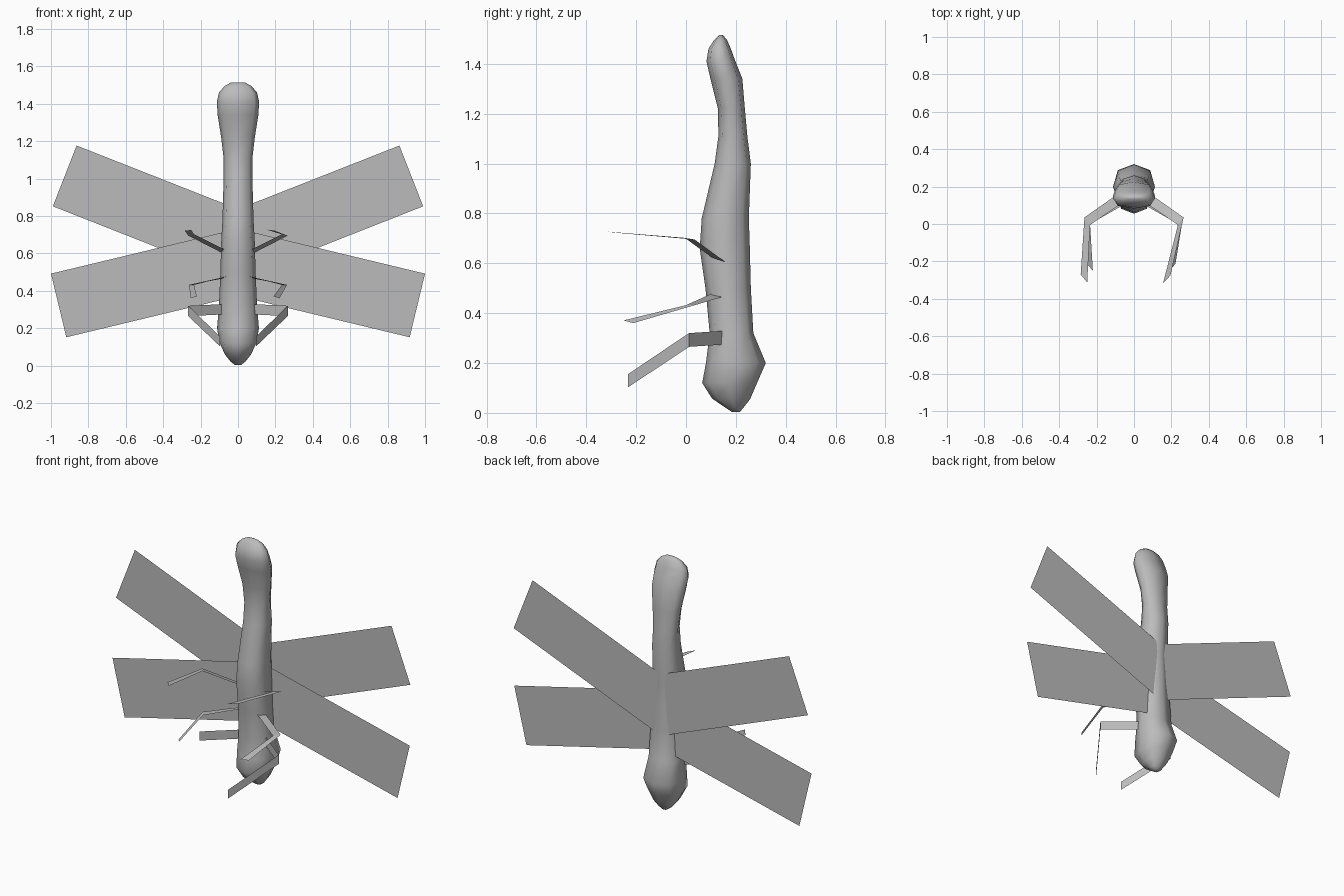
import bpy, bmesh, math
from mathutils import Vector

cube = bpy.data.objects.get("Cube")
if cube:
    bpy.data.objects.remove(cube, do_unlink=True)

# Single grey for the whole insect
GREY = (0.5, 0.5, 0.5, 1.0)
mat = bpy.data.materials.new("plain grey")
mat.diffuse_color = GREY
mat.use_nodes = True
bsdf = next(n for n in mat.node_tree.nodes if n.type == 'BSDF_PRINCIPLED')
bsdf.inputs["Base Color"].default_value = GREY
bsdf.inputs["Roughness"].default_value = 0.7


def finish(name, bm):
    mesh = bpy.data.meshes.new(name)
    bm.to_mesh(mesh)
    bm.free()
    mesh.materials.append(mat)
    obj = bpy.data.objects.new(name, mesh)
    bpy.context.collection.objects.link(obj)
    return obj


def strip(name, pairs):
    """Flat ribbon through successive pairs of edge points."""
    bm = bmesh.new()
    rows = [[bm.verts.new(p) for p in pair] for pair in pairs]
    for a, b in zip(rows, rows[1:]):
        bm.faces.new((a[0], a[1], b[1], b[0]))
    return finish(name, bm)


# Body: rings of (z, front y, back y, half width) from head to tail tip
RINGS = [
    (0.003, 0.185, 0.215, 0.015),
    (0.02, 0.160, 0.230, 0.038),
    (0.057, 0.105, 0.258, 0.068),
    (0.12, 0.065, 0.285, 0.098),
    (0.20, 0.080, 0.320, 0.112),
    (0.32, 0.095, 0.270, 0.102),
    (0.50, 0.078, 0.260, 0.094),
    (0.66, 0.055, 0.256, 0.090),
    (0.78, 0.063, 0.252, 0.083),
    (1.00, 0.115, 0.260, 0.077),
    (1.11, 0.130, 0.246, 0.077),
    (1.22, 0.128, 0.236, 0.090),
    (1.34, 0.098, 0.226, 0.109),
    (1.41, 0.082, 0.198, 0.113),
    (1.46, 0.090, 0.180, 0.102),
    (1.495, 0.112, 0.165, 0.072),
    (1.515, 0.132, 0.148, 0.035),
]
SIDES = 8


def ring_point(k, z, y0, y1, hw):
    a = math.tau * k / SIDES
    # slightly squared-off oval
    c, s = math.cos(a), math.sin(a)
    px = math.copysign(abs(c) ** 0.75, c) if abs(c) > 1e-6 else 0.0
    py = math.copysign(abs(s) ** 0.9, s) if abs(s) > 1e-6 else 0.0
    return (hw * px, (y0 + y1) / 2 + (y1 - y0) / 2 * py, z)


bm = bmesh.new()
rings = [[bm.verts.new(ring_point(k, *r)) for k in range(SIDES)] for r in RINGS]
for lo, hi in zip(rings, rings[1:]):
    for k in range(SIDES):
        n = (k + 1) % SIDES
        bm.faces.new((lo[k], lo[n], hi[n], hi[k]))
bm.faces.new(rings[0][::-1])
bm.faces.new(rings[-1])
bmesh.ops.recalc_face_normals(bm, faces=bm.faces)
for f in bm.faces:
    f.smooth = True
finish("body", bm)


# Wings: flat rectangles running from inside the body out to the tip edge
def wing(name, side, y, top, bottom, angle):
    along = Vector((math.cos(angle), 0, math.sin(angle)))
    t = Vector((top[0], y, top[1]))
    b = Vector((bottom[0], y, bottom[1]))
    roots = [p - along * ((p.x - 0.015) / along.x) for p in (t, b)]
    mirror = lambda p: (p.x * side, p.y, p.z)
    strip(name, [[mirror(p) for p in roots], [mirror(t), mirror(b)]])


for label, side in (("left", 1), ("right", -1)):
    wing("hind_wing_" + label, side, 0.242, (0.863, 1.177), (0.99, 0.852), math.radians(21.5))
    wing("fore_wing_" + label, side, 0.222, (1.0, 0.492), (0.918, 0.152), math.radians(-13.5))

    # Legs: folded ribbons of root, knee and foot edges
    mid_foot = 0.0 if side > 0 else 0.03
    if side > 0:
        hind_foot = ((0.155, -0.318, 0.727), (0.195, -0.275, 0.722))
    else:
        hind_foot = ((0.25, -0.312, 0.725), (0.285, -0.27, 0.722))
    legs = {
        "front_leg": [((0.06, 0.165, 0.275), (0.06, 0.165, 0.33)),
                      ((0.266, 0.012, 0.265), (0.266, 0.012, 0.32)),
                      ((0.095, -0.233, 0.102), (0.095, -0.233, 0.155))],
        "middle_leg": [((0.06, 0.10, 0.477), (0.07, 0.155, 0.468)),
                       ((0.235, 0.0, 0.432), (0.262, 0.035, 0.432)),
                       ((0.19 + mid_foot, -0.25, 0.371), (0.222 + mid_foot, -0.212, 0.36))],
        "hind_leg": [((0.06, 0.115, 0.615), (0.08, 0.165, 0.60)),
                     ((0.235, -0.005, 0.702), (0.265, 0.035, 0.695)),
                     hind_foot],
    }
    for name, pairs in legs.items():
        strip(name + "_" + label, [[(p[0] * side, p[1], p[2]) for p in pair] for pair in pairs])
